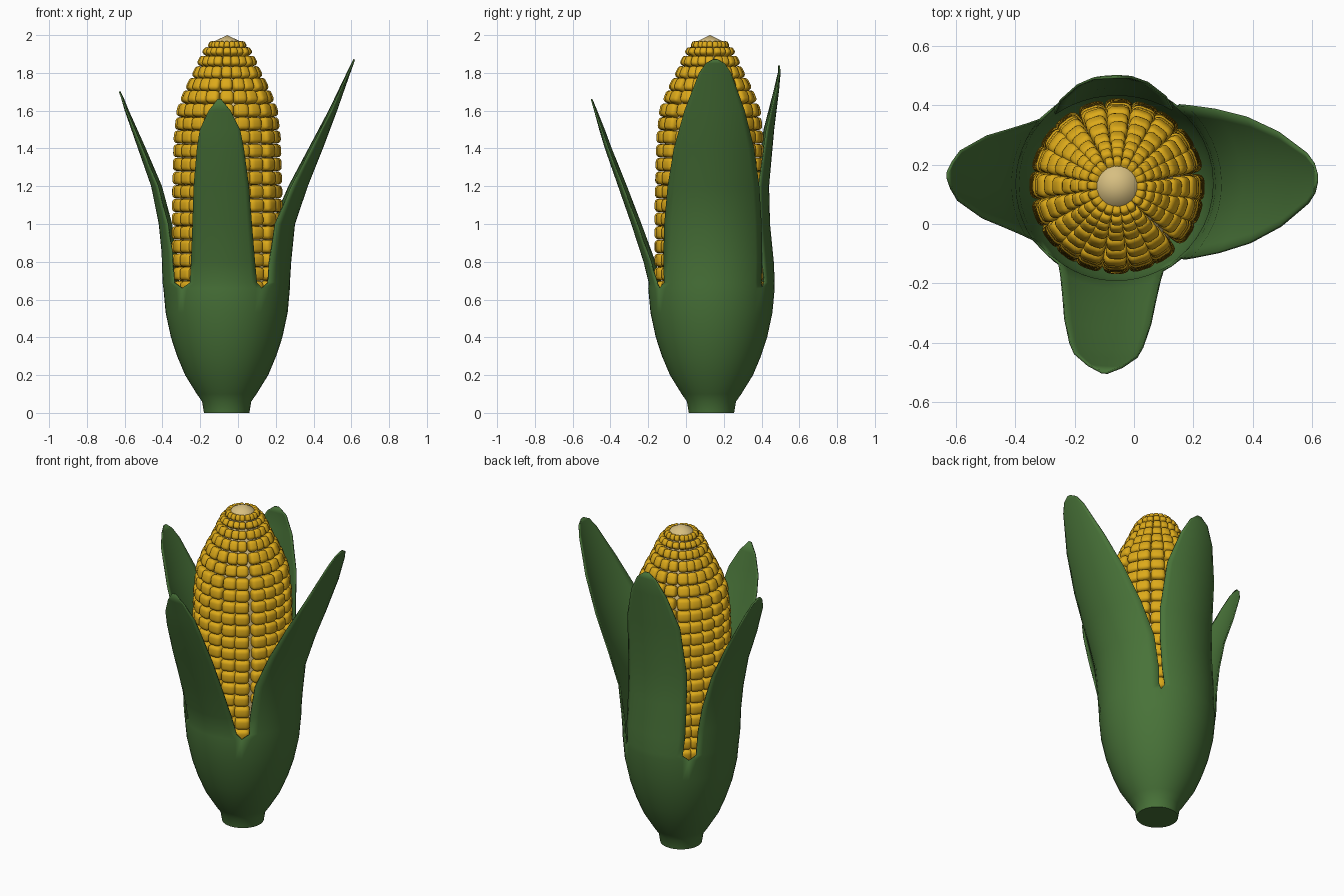
import bpy, bmesh, math, random
from mathutils import Vector, Matrix

if "Cube" in bpy.data.objects:
    bpy.data.objects.remove(bpy.data.objects["Cube"])

random.seed(4)
COB = Vector((-0.057, 0.127, 0))
HUSK = Vector((-0.06, 0.135, 0))


def material(name, color):
    m = bpy.data.materials.new(name)
    m.diffuse_color = (*color, 1)
    m.use_nodes = True
    m.node_tree.nodes["Principled BSDF"].inputs["Base Color"].default_value = m.diffuse_color
    return m


def add_object(name, bm, mat, angle=40):
    me = bpy.data.meshes.new(name)
    bm.to_mesh(me)
    bm.free()
    ob = bpy.data.objects.new(name, me)
    bpy.context.collection.objects.link(ob)
    me.materials.append(mat)
    bpy.ops.object.select_all(action='DESELECT')
    bpy.context.view_layer.objects.active = ob
    ob.select_set(True)
    bpy.ops.object.shade_smooth_by_angle(angle=math.radians(angle))
    return ob


def lerp(points, z):
    for (z0, a), (z1, b) in zip(points, points[1:]):
        if z <= z1:
            return a + (b - a) * max(0, (z - z0) / (z1 - z0))
    return points[-1][1]


green = material("husk_green", (0.065, 0.17, 0.04))
yellow = material("kernel_yellow", (0.72, 0.40, 0.01))
cream = material("cob_cream", (0.68, 0.52, 0.22))

# outer radius of the kernels by height
ear = [(0.2, 0.16), (0.45, 0.27), (0.7, 0.295), (1.1, 0.293), (1.3, 0.288), (1.46, 0.283),
       (1.6, 0.267), (1.68, 0.238), (1.74, 0.21), (1.8, 0.18), (1.87, 0.15),
       (1.92, 0.125), (1.95, 0.095)]

# core: revolved profile with a pointed cap
bm = bmesh.new()
profile = [(z, r - 0.045) for z, r in ear[:-2]] + [(1.93, 0.088), (1.97, 0.062)]
SEG = 32
rings = [[bm.verts.new(COB + Vector((r * math.cos(t), r * math.sin(t), z)))
          for t in (2 * math.pi * i / SEG for i in range(SEG))] for z, r in profile]
for a, b in zip(rings, rings[1:]):
    for i in range(SEG):
        j = (i + 1) % SEG
        bm.faces.new((a[i], a[j], b[j], b[i]))
tip = bm.verts.new(COB + Vector((0, 0, 2.0)))
for i in range(SEG):
    bm.faces.new((rings[-1][i], rings[-1][(i + 1) % SEG], tip))
bm.faces.new(rings[0][::-1])
add_object("cob_core", bm, cream)

# kernels: one rounded block repeated in columns around the core
block = bmesh.new()
bmesh.ops.create_cube(block, size=1)
bmesh.ops.bevel(block, geom=block.edges[:], offset=0.3, segments=3, profile=0.5, affect='EDGES')
block.verts.index_update()
shape = [v.co.copy() for v in block.verts]
faces = [[v.index for v in f.verts] for f in block.faces]
block.free()

levels = [1.46 - 0.0724 * i for i in range(14, -1, -1)]
levels += [1.53, 1.60, 1.67, 1.735, 1.80, 1.86, 1.91, 1.945]
COLS = 20
bm = bmesh.new()
for c in range(COLS):
    turn = 2 * math.pi * c / COLS + random.uniform(-0.04, 0.04)
    for k, z in enumerate(levels):
        r = lerp(ear, z)
        gap = levels[k + 1] - z if k + 1 < len(levels) else 0.035
        slope = (lerp(ear, z + 0.04) - lerp(ear, z - 0.04)) / 0.08
        tilt = math.atan(slope)
        length = gap / max(math.cos(tilt), 0.6) * 0.97
        depth = 0.035 + 0.035 * min(1, r / 0.28)
        width = 2 * math.pi * r / COLS * 0.94
        mat = (Matrix.Translation(COB + Vector((0, 0, z)))
               @ Matrix.Rotation(turn + random.uniform(-0.012, 0.012), 4, 'Z')
               @ Matrix.Translation((r - depth / 2, 0, 0))
               @ Matrix.Rotation(tilt, 4, 'Y')
               @ Matrix.Diagonal((depth, width, length, 1)))
        vs = [bm.verts.new(mat @ p) for p in shape]
        for f in faces:
            bm.faces.new([vs[i] for i in f])
add_object("kernels", bm, yellow, 60)

# husk: four leaves that merge into one cup below the notches
cup = [(0, 0.12), (0.06, 0.13), (0.1, 0.158), (0.2, 0.22), (0.3, 0.262), (0.4, 0.295),
       (0.53, 0.323), (0.66, 0.335)]
# centre angle, cup edge angles, rows of (height, distance out, half width)
leaves = [
    (1.7, -56, 54, [(0.69, .335, .258), (0.8, .342, .262), (1.0, .362, .258), (1.2, .43, .243),
                    (1.4, .51, .213), (1.6, .585, .16), (1.8, .655, .085), (1.85, .673, .05), (1.87, .68, .012)]),
    (92, 54, 133, [(0.69, .335, .19), (0.8, .33, .2), (1.0, .31, .2), (1.2, .305, .2), (1.5, .332, .18),
                   (1.7, .357, .12), (1.8, .366, .065), (1.84, .362, .015)]),
    (177, 133, 225, [(0.69, .34, .205), (0.85, .345, .2), (1.0, .36, .19), (1.2, .4, .17), (1.4, .47, .14),
                     (1.6, .54, .085), (1.67, .56, .045), (1.7, .572, .01)]),
    (266.5, 225, 304, [(0.69, .333, .178), (0.8, .36, .17), (1.0, .425, .158), (1.2, .495, .147),
                       (1.4, .565, .125), (1.5, .595, .107), (1.6, .622, .058), (1.66, .64, .01)]),
]
bm = bmesh.new()
N = 12
for centre, lo, hi, rows in leaves:
    grid = []
    for z, r in cup:
        grid.append([bm.verts.new(HUSK + Vector((r * math.cos(t), r * math.sin(t), z)))
                     for t in (math.radians(lo + (hi - lo) * i / N) for i in range(N + 1))])
    turn = Matrix.Rotation(math.radians(centre), 4, 'Z')
    for z, out, w in rows:
        bend = 0.335 + 0.08 * (z - 0.69)
        half = math.asin(w / bend)
        row = []
        for i in range(N + 1):
            a = half * (2 * i / N - 1)
            p = Vector((out - bend * (1 - math.cos(a)), bend * math.sin(a), z))
            row.append(bm.verts.new(HUSK + turn @ p))
        grid.append(row)
    for a, b in zip(grid, grid[1:]):
        for i in range(N):
            bm.faces.new((a[i], a[i + 1], b[i + 1], b[i]))
bmesh.ops.remove_doubles(bm, verts=bm.verts[:], dist=0.0005)
# stalk end
base = sorted((v for v in bm.verts if v.co.z < 1e-6),
              key=lambda v: math.atan2(v.co.y - HUSK.y, v.co.x - HUSK.x))
bm.faces.new(base[::-1])
husk = add_object("husk", bm, green, 50)
solid = husk.modifiers.new("thickness", 'SOLIDIFY')
solid.thickness = 0.008
solid.offset = -1
